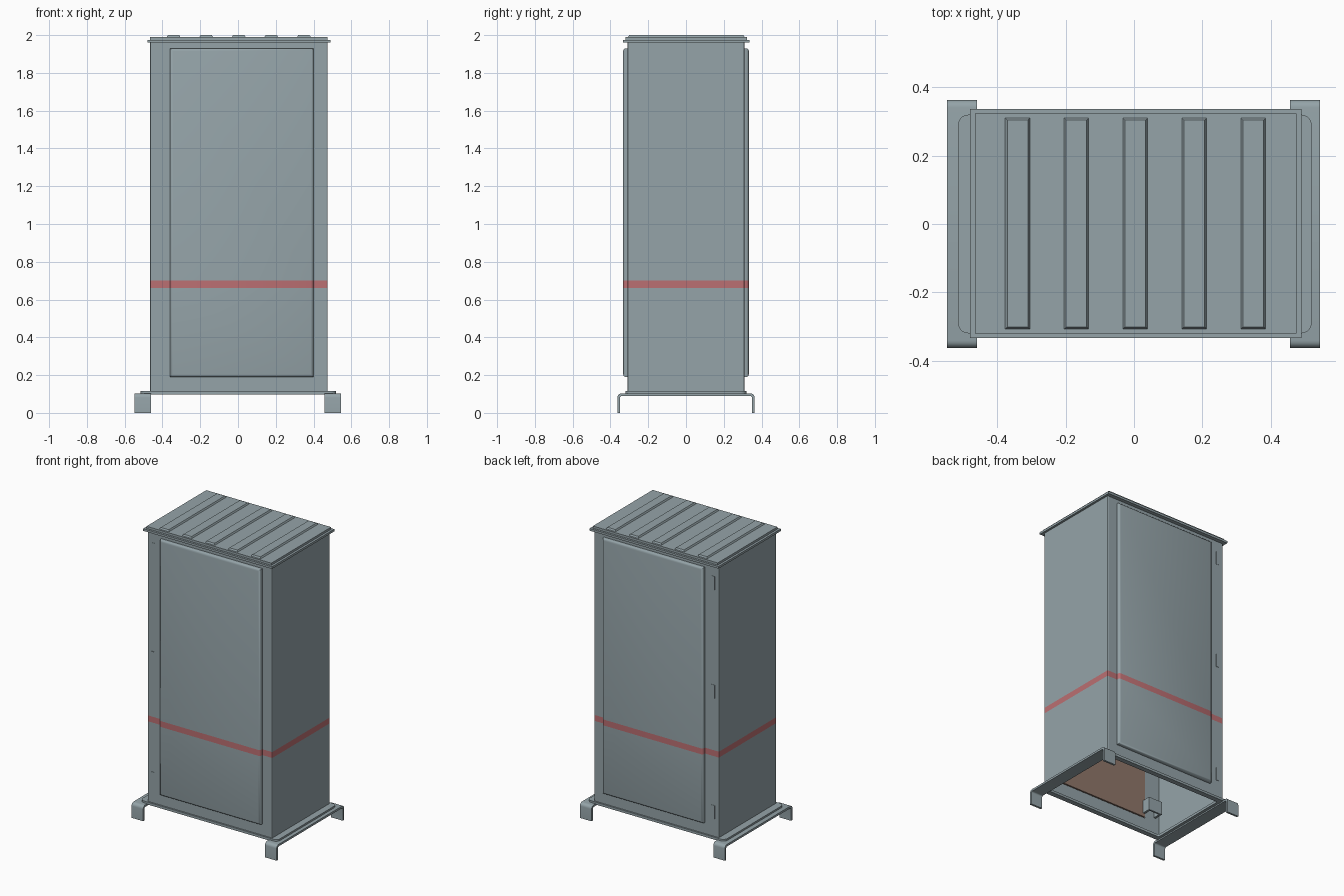
import bpy, bmesh, math
from mathutils import Vector

if "Cube" in bpy.data.objects:
    bpy.data.objects.remove(bpy.data.objects["Cube"])

def material(name, rgb):
    m = bpy.data.materials.new(name)
    m.diffuse_color = (*rgb, 1)
    m.use_nodes = True
    m.node_tree.nodes["Principled BSDF"].inputs["Base Color"].default_value = m.diffuse_color
    return m

GREY = material("grey_paint", (0.30, 0.37, 0.395))
RED = material("red_stripe", (0.50, 0.16, 0.17))
BROWN = material("brown_liner", (0.28, 0.185, 0.145))

def finish(bm, name, mats=(GREY,), angle=None):
    bmesh.ops.recalc_face_normals(bm, faces=bm.faces)
    me = bpy.data.meshes.new(name)
    bm.to_mesh(me)
    bm.free()
    for m in mats:
        me.materials.append(m)
    ob = bpy.data.objects.new(name, me)
    bpy.context.collection.objects.link(ob)
    if angle:
        bpy.context.view_layer.objects.active = ob
        for o in bpy.context.selected_objects:
            o.select_set(False)
        ob.select_set(True)
        bpy.ops.object.shade_smooth_by_angle(angle=math.radians(angle))
    return ob

def box_bm(x, y, z):
    bm = bmesh.new()
    bmesh.ops.create_cube(bm, size=1)
    for v in bm.verts:
        v.co = Vector(r[0] if c < 0 else r[1] for c, r in zip(v.co, (x, y, z)))
    return bm

def cut(bm, axis, values):
    for c in values:
        p, n = [0, 0, 0], [0, 0, 0]
        p[axis], n[axis] = c, 1
        bmesh.ops.bisect_plane(bm, geom=bm.verts[:] + bm.edges[:] + bm.faces[:],
                               plane_co=p, plane_no=n)

STRIPE = (0.66, 0.70)

def paint_stripe(bm):
    for f in bm.faces:
        if STRIPE[0] < f.calc_center_median().z < STRIPE[1] and abs(f.normal.z) < 0.5:
            f.material_index = 1

# Hollow body shell: open underneath, with front and back doorways
bm = box_bm((-0.465, 0.475), (-0.31, 0.31), (0.11, 1.97))
corners = [e for e in bm.edges if abs(e.verts[0].co.z - e.verts[1].co.z) > 1]
bmesh.ops.bevel(bm, geom=corners, offset=0.006, segments=2, affect='EDGES', profile=0.5)
cut(bm, 0, (-0.345, 0.385))
cut(bm, 2, (0.205, 1.915) + STRIPE)
bm.normal_update()
paint_stripe(bm)
holes = []
for f in bm.faces:
    c = f.calc_center_median()
    doorway = abs(f.normal.y) > 0.9 and -0.345 < c.x < 0.385 and 0.205 < c.z < 1.915
    if doorway or f.normal.z < -0.9:
        holes.append(f)
bmesh.ops.delete(bm, geom=holes, context='FACES')
body = finish(bm, "cabinet_body", (GREY, RED))
shell = body.modifiers.new("wall_thickness", 'SOLIDIFY')
shell.thickness = 0.008
shell.offset = -1

# Doors, liners and goose-neck hinges, front and back
for side, s in (("front", -1), ("back", 1)):
    bm = box_bm((-0.36, 0.40), sorted((s * 0.31, s * 0.333)), (0.19, 1.93))
    rim = [e for e in bm.edges if all(abs(v.co.y) > 0.32 for v in e.verts)]
    bmesh.ops.bevel(bm, geom=rim, offset=0.015, segments=3, affect='EDGES', profile=0.5)
    cut(bm, 2, STRIPE)
    bm.normal_update()
    paint_stripe(bm)
    finish(bm, side + "_door", (GREY, RED), 40)

    finish(box_bm((-0.34, 0.38), sorted((s * 0.298, s * 0.3095)), (0.21, 1.91)),
           side + "_door_liner", (BROWN,))

    for i, z in enumerate((0.28, 1.10, 1.84)):
        for part, x, y in (("frame_leaf", (-0.43, -0.415), (0.24, 0.303)),
                           ("bridge", (-0.43, -0.325), (0.24, 0.252)),
                           ("door_leaf", (-0.34, -0.325), (0.24, 0.299)),
                           ("cover", (-0.435, -0.41), (0.309, 0.3125))):
            finish(box_bm(x, sorted((s * y[0], s * y[1])), (z - 0.045, z + 0.045)),
                   f"{side}_hinge_{part}_{i + 1}")

# Stepped roof
finish(box_bm((-0.48, 0.49), (-0.334, 0.337), (1.96, 1.975)), "roof_lip")
finish(box_bm((-0.465, 0.475), (-0.32, 0.323), (1.975, 1.99)), "roof_panel")

# Pressed roof ribs with sloping sides
for i in range(5):
    x = -0.341 + i * 0.1725
    bm = box_bm((x - 0.039, x + 0.039), (-0.31, 0.313), (1.985, 2.0))
    for v in bm.verts:
        if v.co.z > 1.99:
            v.co.x += 0.009 if v.co.x < x else -0.009
            v.co.y += 0.009 if v.co.y < 0 else -0.009
    finish(bm, f"roof_rib_{i + 1}")

# Base flange: a rounded ring around the open bottom
def ring_loop(bm, x, y, r, z):
    loop = []
    for k, (cx, cy) in enumerate(((x[1] - r, y - r), (x[0] + r, y - r),
                                  (x[0] + r, r - y), (x[1] - r, r - y))):
        for j in range(6):
            a = math.pi / 2 * (k + j / 5)
            loop.append(bm.verts.new((cx + r * math.cos(a), cy + r * math.sin(a), z)))
    return loop

bm = bmesh.new()
rings = [ring_loop(bm, x, y, r, z) for x, y, r, z in (
    ((-0.515, 0.52), 0.32, 0.03, 0.098), ((-0.515, 0.52), 0.32, 0.03, 0.115),
    ((-0.44, 0.45), 0.285, 0.01, 0.115), ((-0.44, 0.45), 0.285, 0.01, 0.098))]
for k in range(4):
    a, b = rings[k], rings[(k + 1) % 4]
    for j in range(len(a)):
        n = (j + 1) % len(a)
        bm.faces.new((a[j], a[n], b[n], b[j]))
finish(bm, "base_flange", angle=30)

# Bent-strip feet running front to back
def bend(y, z, r):
    half = [(y, 0)] + [(y - r + r * math.cos(a), z - r + r * math.sin(a))
                       for a in (math.pi / 2 * j / 5 for j in range(6))]
    return half + [(-p, q) for p, q in reversed(half)]

for side, x in (("left", (-0.547, -0.46)), ("right", (0.457, 0.545))):
    bm = bmesh.new()
    outer, inner = bend(0.363, 0.103, 0.022), bend(0.349, 0.089, 0.01)
    faces = []
    for j in range(len(outer) - 1):
        quad = (outer[j], outer[j + 1], inner[j + 1], inner[j])
        faces.append(bm.faces.new([bm.verts.new((x[0], p, q)) for p, q in quad]))
    bmesh.ops.remove_doubles(bm, verts=bm.verts, dist=1e-5)
    ext = bmesh.ops.extrude_face_region(bm, geom=bm.faces[:], use_keep_orig=True)
    moved = [g for g in ext["geom"] if isinstance(g, bmesh.types.BMVert)]
    bmesh.ops.translate(bm, verts=moved, vec=(x[1] - x[0], 0, 0))
    finish(bm, side + "_foot_rail", angle=35)
